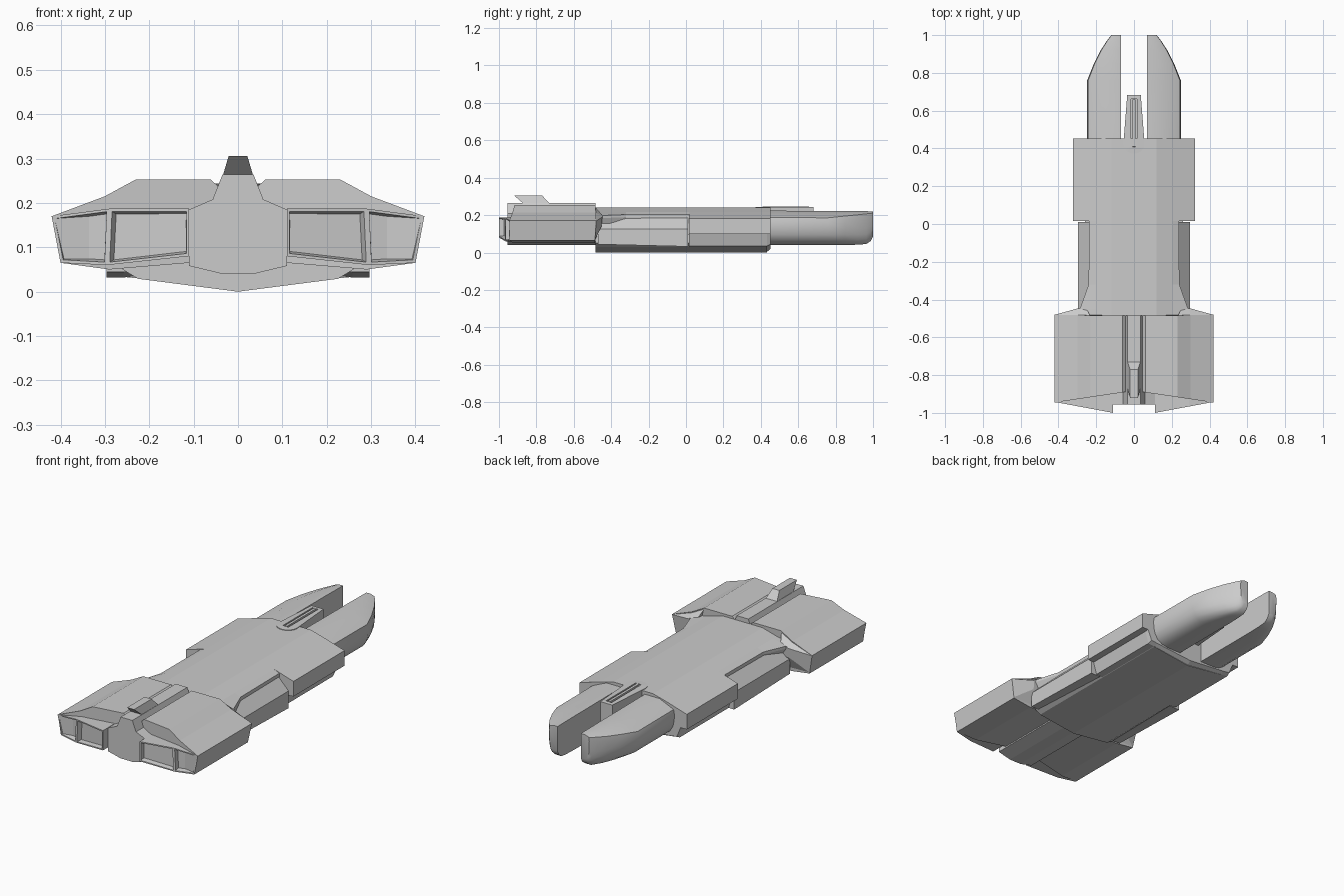
import bpy, bmesh, math


def finish(name, bm, mirror=False, smooth=None):
    bmesh.ops.recalc_face_normals(bm, faces=bm.faces[:])
    me = bpy.data.meshes.new(name)
    bm.to_mesh(me)
    bm.free()
    ob = bpy.data.objects.new(name, me)
    bpy.context.collection.objects.link(ob)
    if mirror:
        ob.modifiers.new("Mirror", 'MIRROR')
    if smooth:
        for p in me.polygons:
            p.use_smooth = True
        me.set_sharp_from_angle(angle=math.radians(smooth))
    return ob


def loft(sections):
    """Closed skin through rings of 3D points, capped at both ends."""
    bm = bmesh.new()
    rings = [[bm.verts.new(p) for p in s] for s in sections]
    n = len(rings[0])
    for a, b in zip(rings, rings[1:]):
        for i in range(n):
            j = (i + 1) % n
            bm.faces.new((a[i], a[j], b[j], b[i]))
    bm.faces.new(rings[0])
    bm.faces.new(rings[-1])
    return bm


def sym(y, half):
    """Symmetric ring at y from (x, z) points of the right half."""
    left = [(-x, z) for x, z in reversed(half) if x > 0]
    return [(x, y, z) for x, z in half + left]


# Front hull: deck flaring out to the engines, above sloping side shelves
def deck(edge, edge_z):
    return [(0, 0.24), (0.12, 0.24), (0.205, 0.217), (edge, edge_z),
            (edge, edge_z - 0.014), (0.225, 0.10), (0, 0.10)]


finish("front_deck", loft([sym(y, deck(e, z)) for y, e, z in
                           [(-0.487, 0.287, 0.198), (-0.45, 0.287, 0.198),
                            (-0.32, 0.24, 0.203), (0.03, 0.238, 0.204)]]))
shelf = [(0, 0.20), (0.234, 0.188), (0.296, 0.125), (0.296, 0.032), (0.258, 0.032), (0, 0.06)]
shelf_end = [(x, z + 0.012 if z < 0.1 else z) for x, z in shelf]
finish("side_shelf", loft([sym(-0.47, shelf_end), sym(0.01, shelf)]))

# Shallow V keel under the whole hull
keel = [(0, 0.10), (0.26, 0.10), (0.26, 0.05), (0.225, 0.029), (0, 0)]
finish("keel", loft([sym(-0.485, keel), sym(0.432, keel)]))

# Rear hull with wide shoulders and a tapered leading edge
rear = [(0, 0.24), (0.12, 0.24), (0.205, 0.217), (0.322, 0.182), (0.322, 0.10),
        (0.285, 0.098), (0.265, 0.034), (0.225, 0.03), (0, 0.003)]
tip = rear[:5] + [(0.285, 0.10), (0.262, 0.045), (0.225, 0.04), (0, 0.02)]
finish("rear_hull", loft([sym(0.015, rear), sym(0.432, rear), sym(0.453, tip)]))

# Engine blocks
outline = [(0.05, 0.07, -0.487), (0.042, 0.235, -0.484), (0.062, 0.253, -0.484),
           (0.23, 0.253, -0.484), (0.30, 0.215, -0.482), (0.42, 0.17, -0.48),
           (0.40, 0.065, -0.487), (0.29, 0.05, -0.487)]
finish("engine_block", loft([
    [(x, -0.89 - 0.055 * (x - 0.05) / 0.37, z) for x, z, y in outline],
    [(x, y, z) for x, z, y in outline]]), mirror=True)

# Shoulders blending the engine backs into the flared deck
finish("engine_shoulder", loft([
    [(0.23, -0.49, 0.25), (0.30, -0.49, 0.214), (0.418, -0.48, 0.169), (0.40, -0.487, 0.07), (0.27, -0.49, 0.06)],
    [(0.25, -0.452, 0.20), (0.29, -0.447, 0.198), (0.298, -0.447, 0.19), (0.297, -0.452, 0.14), (0.26, -0.452, 0.14)]]),
    mirror=True)

# Nozzle housings with two recessed panels on each side
bm = bmesh.new()
pts = [(0.11, 0.187), (0.29, 0.187), (0.42, 0.17), (0.40, 0.065), (0.295, 0.060), (0.11, 0.080)]
fr = [bm.verts.new((x, -1.0 + 0.058 * (x - 0.11) / 0.31, z)) for x, z in pts]
bk = [bm.verts.new((x, -0.85, z)) for x, z in pts]
panels = [bm.faces.new([fr[i] for i in q]) for q in ((0, 1, 4, 5), (1, 2, 3, 4))]
for i in range(6):
    j = (i + 1) % 6
    bm.faces.new((fr[i], bk[i], bk[j], fr[j]))
bm.faces.new(bk)
bmesh.ops.recalc_face_normals(bm, faces=bm.faces[:])
bmesh.ops.inset_individual(bm, faces=panels, thickness=0.009, depth=0)
bmesh.ops.inset_individual(bm, faces=panels, thickness=0.007, depth=-0.025)
finish("nozzle_housing", bm, mirror=True)

# Central body and spine between the engines
core = [(0, 0.264), (0.035, 0.264), (0.057, 0.208), (0.11, 0.185), (0.11, 0.058),
        (0.035, 0.04), (0, 0.04)]
finish("central_body", loft([sym(-0.955, core), sym(-0.484, core)]))

# Raised fin on the spine, overhanging forward
finish("spine_fin", loft([
    [(-0.034, -0.87, 0.262), (0.034, -0.87, 0.262), (0.034, -0.73, 0.262), (-0.034, -0.73, 0.262)],
    [(-0.021, -0.92, 0.306), (0.021, -0.92, 0.306), (0.021, -0.77, 0.306), (-0.021, -0.77, 0.306)]]))

# Rear prongs with rounded lower flanks
profile = [(0, 1), (0.5, 1), (0.97, 0.80), (1, 0.66), (0.99, 0.48), (0.95, 0.30),
           (0.85, 0.14), (0.68, 0.04), (0.48, 0), (0, 0)]
prong = []
for y, w, low, top in [(0.43, 0.178, 0.04, 0.224), (0.76, 0.178, 0.04, 0.222),
                       (0.85, 0.142, 0.04, 0.222), (0.92, 0.106, 0.042, 0.221),
                       (0.965, 0.077, 0.046, 0.221), (0.988, 0.06, 0.062, 0.22),
                       (1.0, 0.05, 0.085, 0.22)]:
    t = max(0, (y - 0.76) / 0.24)          # shoulder line rises toward the tip
    prong.append([(0.07 + w * u, y, low + (top - low) * (v + (t * 0.14 if 0.6 < v < 0.9 else 0)))
                  for u, v in profile])
finish("prong", loft(prong), mirror=True, smooth=35)

# Dorsal pod: rounded front, tapering tail between the prongs, long slot on top
plan = [(0.056 * math.cos(math.pi * i / 10), 0.425 - 0.053 * math.sin(math.pi * i / 10))
        for i in range(11)] + [(-0.036, 0.682), (0.036, 0.682)]
slot = [(0.016, 0.41)] * 5 + [(0, 0.405)] + [(-0.016, 0.41)] * 5 + [(-0.016, 0.662), (0.016, 0.662)]
slot = [(x * (1 + 0.01 * abs(i - 5)), y - 0.0005 * abs(i - 5) if i < 11 else y)
        for i, (x, y) in enumerate(slot)]
finish("dorsal_pod", loft([[(x, y, 0.13) for x, y in plan],
                           [(x, y, 0.243) for x, y in plan],
                           [(x, y, 0.2445) for x, y in slot],
                           [(x * 0.95, y, 0.232) for x, y in slot]]))

# Rail inside the slot
finish("pod_rail", loft([
    [(-0.009, 0.405, 0.225), (0.009, 0.405, 0.225), (0.009, 0.66, 0.225), (-0.009, 0.66, 0.225)],
    [(-0.007, 0.41, 0.246), (0.007, 0.41, 0.246), (0.007, 0.658, 0.246), (-0.007, 0.658, 0.246)]]))
